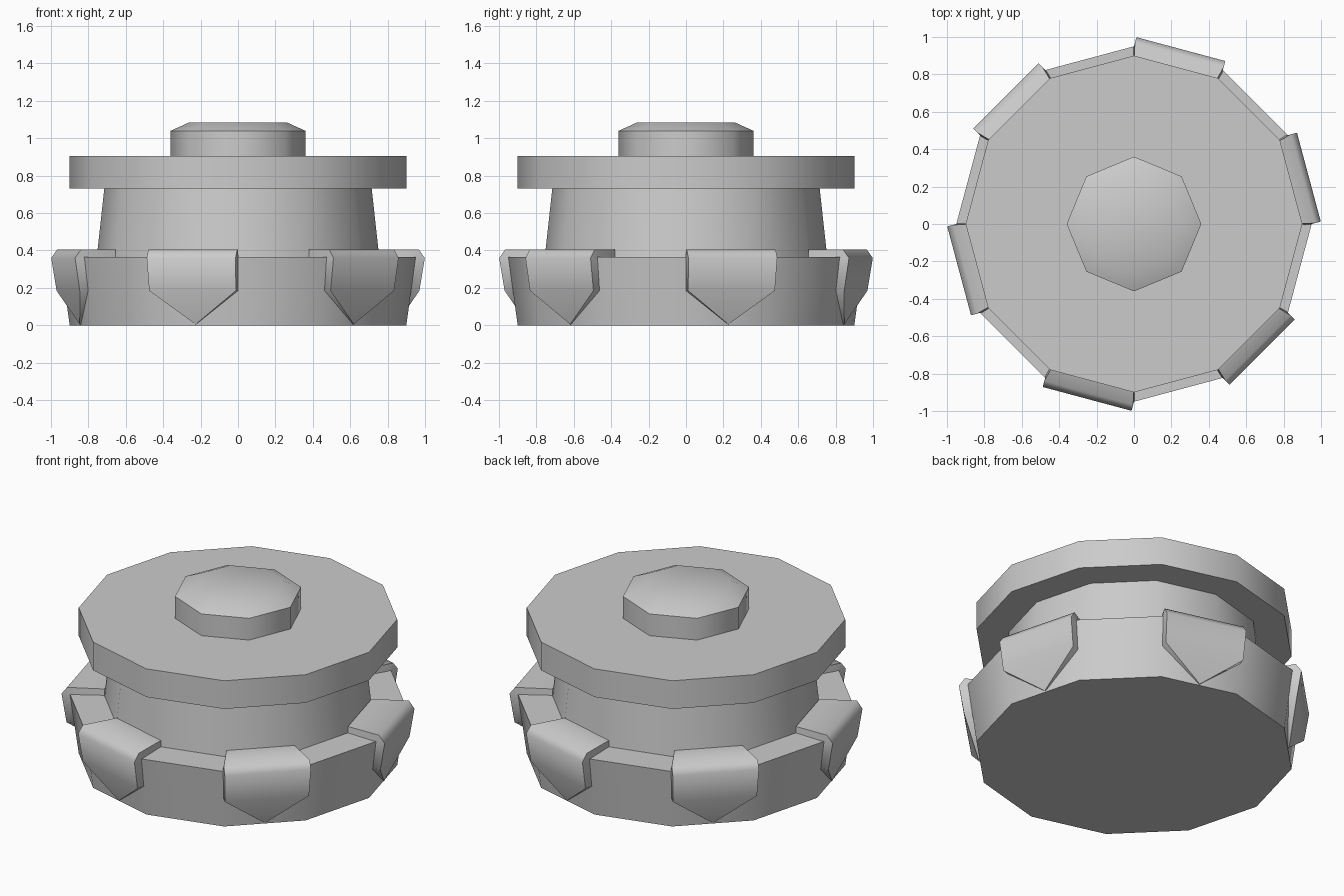
import bpy, bmesh
from math import cos, sin, pi, radians

if "Cube" in bpy.data.objects:
    bpy.data.objects.remove(bpy.data.objects["Cube"])


def finish(bm, name, angle):
    """Turn a bmesh into an object with smooth shading below the angle."""
    bmesh.ops.recalc_face_normals(bm, faces=bm.faces)
    mesh = bpy.data.meshes.new(name)
    bm.to_mesh(mesh)
    bm.free()
    ob = bpy.data.objects.new(name, mesh)
    bpy.context.collection.objects.link(ob)
    bpy.ops.object.select_all(action='DESELECT')
    ob.select_set(True)
    bpy.context.view_layer.objects.active = ob
    bpy.ops.object.shade_smooth_by_angle(angle=radians(angle))
    return ob


def lathe(name, profile, sides, cap_bottom=False, cap_top=False):
    """Low-sided solid of revolution from (radius, z) points."""
    bm = bmesh.new()
    rings = [[bm.verts.new((r * cos(2 * pi * i / sides), r * sin(2 * pi * i / sides), z))
              for i in range(sides)] for r, z in profile]
    for a, b in zip(rings, rings[1:]):
        for i in range(sides):
            j = (i + 1) % sides
            bm.faces.new((a[i], a[j], b[j], b[i]))
    if cap_bottom:
        bm.faces.new(rings[0])
    if cap_top:
        bm.faces.new(rings[-1])
    return finish(bm, name, 50)


def claw(name, angle):
    """Pointed plate hooked over one facet of the base."""
    outer = [(0.73, 0.195, 0.405), (0.935, 0.246, 0.405),
             (0.968, 0.246, 0.36), (0.94, 0.24, 0.185)]
    inner = [(0.73, 0.195, 0.36), (0.90, 0.246, 0.36),
             (0.90, 0.246, 0.34), (0.88, 0.24, 0.185)]
    c, s = cos(angle), sin(angle)
    bm = bmesh.new()

    def vert(r, t, z):
        return bm.verts.new((r * c - t * s, r * s + t * c, z))

    sheets = []
    for pts, tip_r in ((outer, 0.876), (inner, 0.86)):
        left = [vert(r, -t, z) for r, t, z in pts]
        right = [vert(r, t, z) for r, t, z in pts]
        tip = vert(tip_r, 0, 0.005)
        for i in range(3):
            bm.faces.new((left[i], right[i], right[i + 1], left[i + 1]))
        bm.faces.new((left[3], right[3], tip))
        sheets.append(left + [tip] + right[::-1])
    # rim joining the outer and inner sheets
    o, n = sheets
    for i in range(len(o)):
        j = (i + 1) % len(o)
        bm.faces.new((o[i], o[j], n[j], n[i]))
    return finish(bm, name, 60)


# base with ledge and tapered neck
lathe("base_and_neck", [(0.9, 0), (0.95, 0.365), (0.755, 0.365), (0.715, 0.73)],
      12, cap_bottom=True)

# wide upper disc
lathe("upper_disc", [(0.715, 0.73), (0.9, 0.73), (0.9, 0.905)], 12, cap_top=True)

# eight-sided button with chamfered top
lathe("button", [(0.36, 0.905), (0.36, 1.04), (0.26, 1.085)], 8, cap_top=True)

# claws on every other facet
for k in range(6):
    claw(f"claw_{k + 1}", radians(15 + 60 * k))
